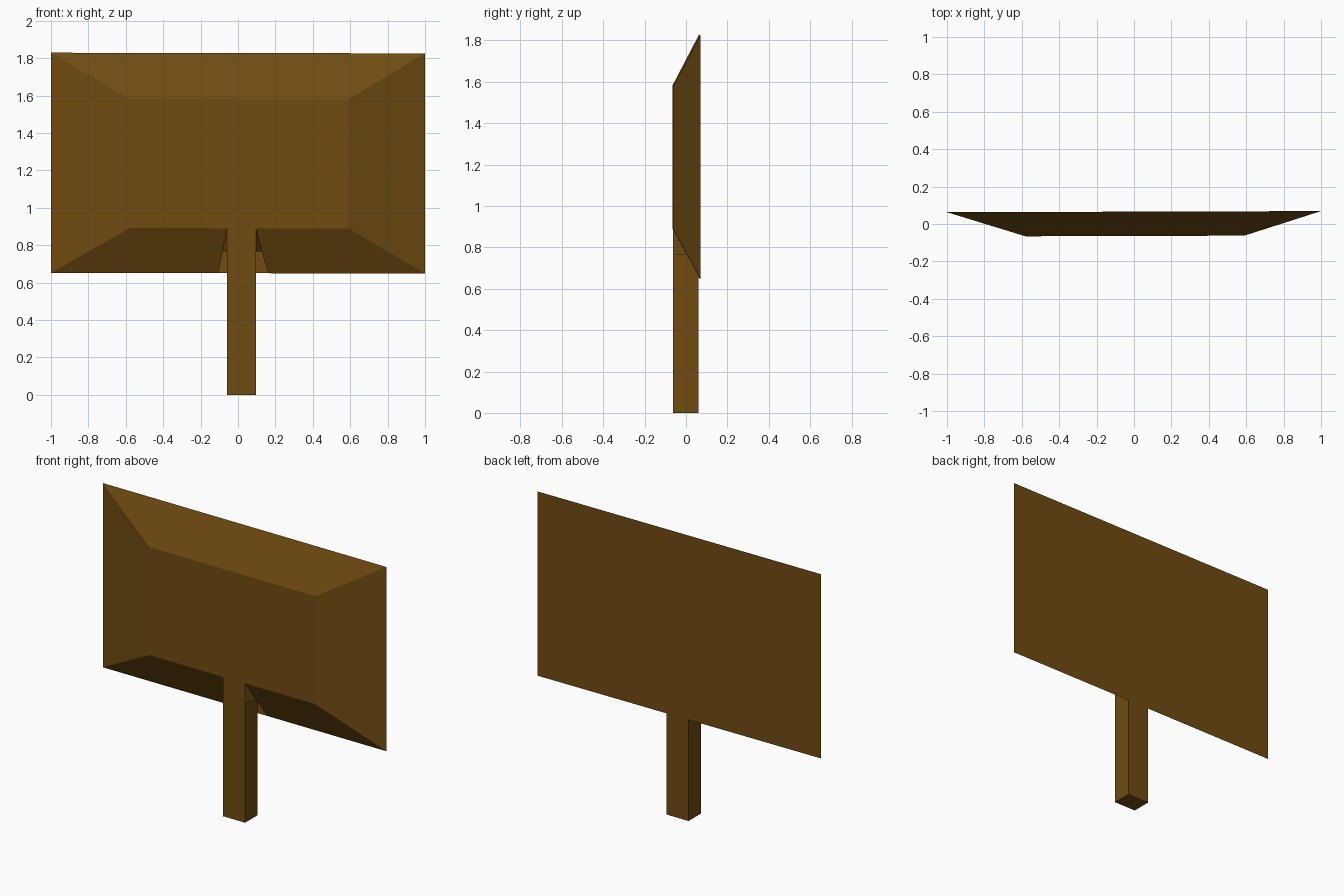
import bpy, bmesh

if "Cube" in bpy.data.objects:
    bpy.data.objects.remove(bpy.data.objects["Cube"])

wood = bpy.data.materials.new("brown wood")
wood.diffuse_color = (0.16, 0.071, 0.0055, 1)
wood.use_nodes = True
wood.node_tree.nodes["Principled BSDF"].inputs["Base Color"].default_value = wood.diffuse_color


def build(name, faces, lean=0.0):
    """Make a mesh object from polygons; lean turns it very slightly."""
    bm = bmesh.new()
    for pts in faces:
        bm.faces.new([bm.verts.new((x, y + lean * x, z - 0.6 * lean * x)) for x, y, z in pts])
    bmesh.ops.remove_doubles(bm, verts=bm.verts, dist=0.0005)
    bmesh.ops.recalc_face_normals(bm, faces=bm.faces)
    me = bpy.data.meshes.new(name)
    bm.to_mesh(me)
    bm.free()
    me.materials.append(wood)
    ob = bpy.data.objects.new(name, me)
    bpy.context.collection.objects.link(ob)


def rect(x0, x1, y, z0, z1):
    return [(x0, y, z0), (x1, y, z0), (x1, y, z1), (x0, y, z1)]


F, B = -0.064, 0.066            # front and back planes
L, R = -0.06, 0.095             # post sides
Z, NECK = 0.765, 0.89           # post top, front panel bottom

# Sign board: large back, small raised front, sloping sides
back = rect(-1, 1, B, 0.65, 1.827)
front = rect(-0.58, 0.59, F, NECK, 1.58)
faces = [back, front]
for i in (1, 2, 3):
    j = (i + 1) % 4
    faces.append([back[i], back[j], front[j], front[i]])
# bottom slope is split by a flared slot around the post
slot_l, slot_r = (-0.105, B, 0.65), (0.16, B, 0.65)
faces.append([back[0], slot_l, (L, F, NECK), front[0]])
faces.append([slot_r, back[1], front[1], (R, F, NECK)])
build("sign_board", faces, 0.003)

# Post: square box
PB = 0.06
a, b = rect(L, R, F, 0, Z), rect(L, R, PB, 0, Z)
build("post", [a, b] + [[a[i], a[(i + 1) % 4], b[(i + 1) % 4], b[i]] for i in range(4)])

# Neck: front strip joining post to panel, with flared side walls
t = (NECK - Z) / (NECK - 0.65)
ym = F + (B - F) * t
build("post_neck", [
    rect(L, R, F, Z, NECK),
    [(L, F, NECK), (L, F, Z), (L + (slot_l[0] - L) * t, ym, Z)],
    [(R, F, NECK), (R, F, Z), (R + (slot_r[0] - R) * t, ym, Z)],
])
